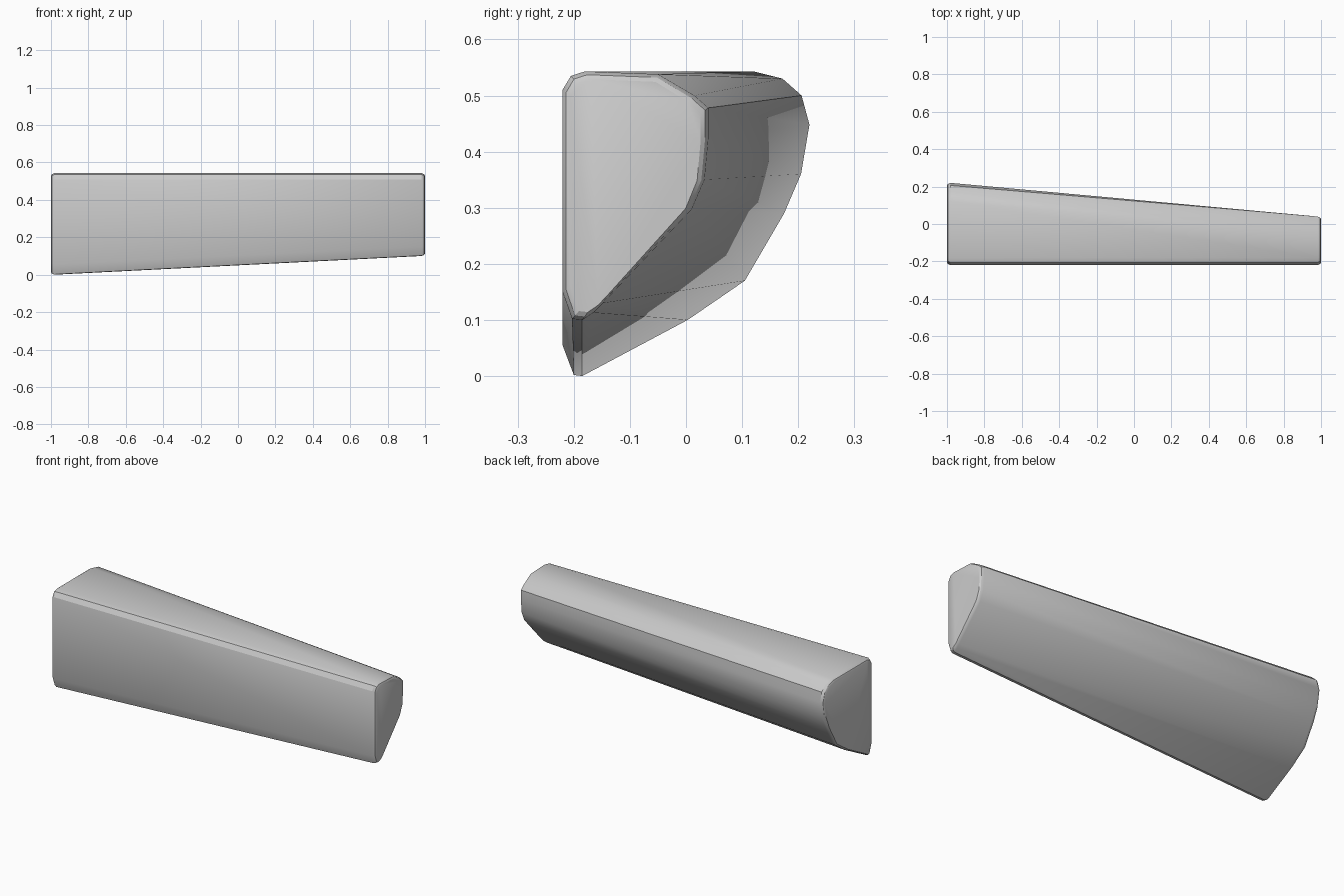
import bpy, bmesh, math

if "Cube" in bpy.data.objects:
    bpy.data.objects.remove(bpy.data.objects["Cube"])

# Matching cross-sections (y, z) of the wide left end and the narrow right end
LEFT = [(-0.22, 0.055), (-0.2, 0.002), (-0.185, 0.0), (0.003, 0.10), (0.105, 0.17),
        (0.175, 0.29), (0.205, 0.36), (0.22, 0.448), (0.206, 0.50), (0.172, 0.53),
        (0.12, 0.543), (-0.18, 0.543), (-0.205, 0.535), (-0.22, 0.51)]
RIGHT = [(-0.22, 0.15), (-0.203, 0.102), (-0.185, 0.10), (-0.165, 0.113), (-0.148, 0.13),
         (0.01, 0.297), (0.033, 0.35), (0.04, 0.425), (0.04, 0.478), (0.015, 0.50),
         (-0.05, 0.538), (-0.18, 0.543), (-0.205, 0.535), (-0.22, 0.51)]


def inset(profile, d):
    """Shrink a section towards its middle by about d on every side."""
    ys, zs = zip(*profile)
    cy, cz = (min(ys) + max(ys)) / 2, (min(zs) + max(zs)) / 2
    sy = 1 - 2 * d / (max(ys) - min(ys))
    sz = 1 - 2 * d / (max(zs) - min(zs))
    return [(cy + (y - cy) * sy, cz + (z - cz) * sz) for y, z in profile]


# Tapered block lofted through the sections, with rounded-off ends
sections = [(-1.0, inset(LEFT, 0.014)), (-0.995, inset(LEFT, 0.006)), (-0.982, LEFT),
            (0.982, RIGHT), (0.995, inset(RIGHT, 0.006)), (1.0, inset(RIGHT, 0.014))]
bm = bmesh.new()
rings = [[bm.verts.new((x, y, z)) for y, z in prof] for x, prof in sections]
n = len(LEFT)
for a, b in zip(rings, rings[1:]):
    for i in range(n):
        j = (i + 1) % n
        bm.faces.new((a[i], a[j], b[j], b[i]))
bm.faces.new(rings[0])
bm.faces.new(rings[-1])
bmesh.ops.recalc_face_normals(bm, faces=bm.faces)

mesh = bpy.data.meshes.new("tapered_block")
bm.to_mesh(mesh)
bm.free()
block = bpy.data.objects.new("tapered_block", mesh)
bpy.context.collection.objects.link(block)
bpy.context.view_layer.objects.active = block
block.select_set(True)
bpy.ops.object.shade_smooth_by_angle(angle=math.radians(30))
